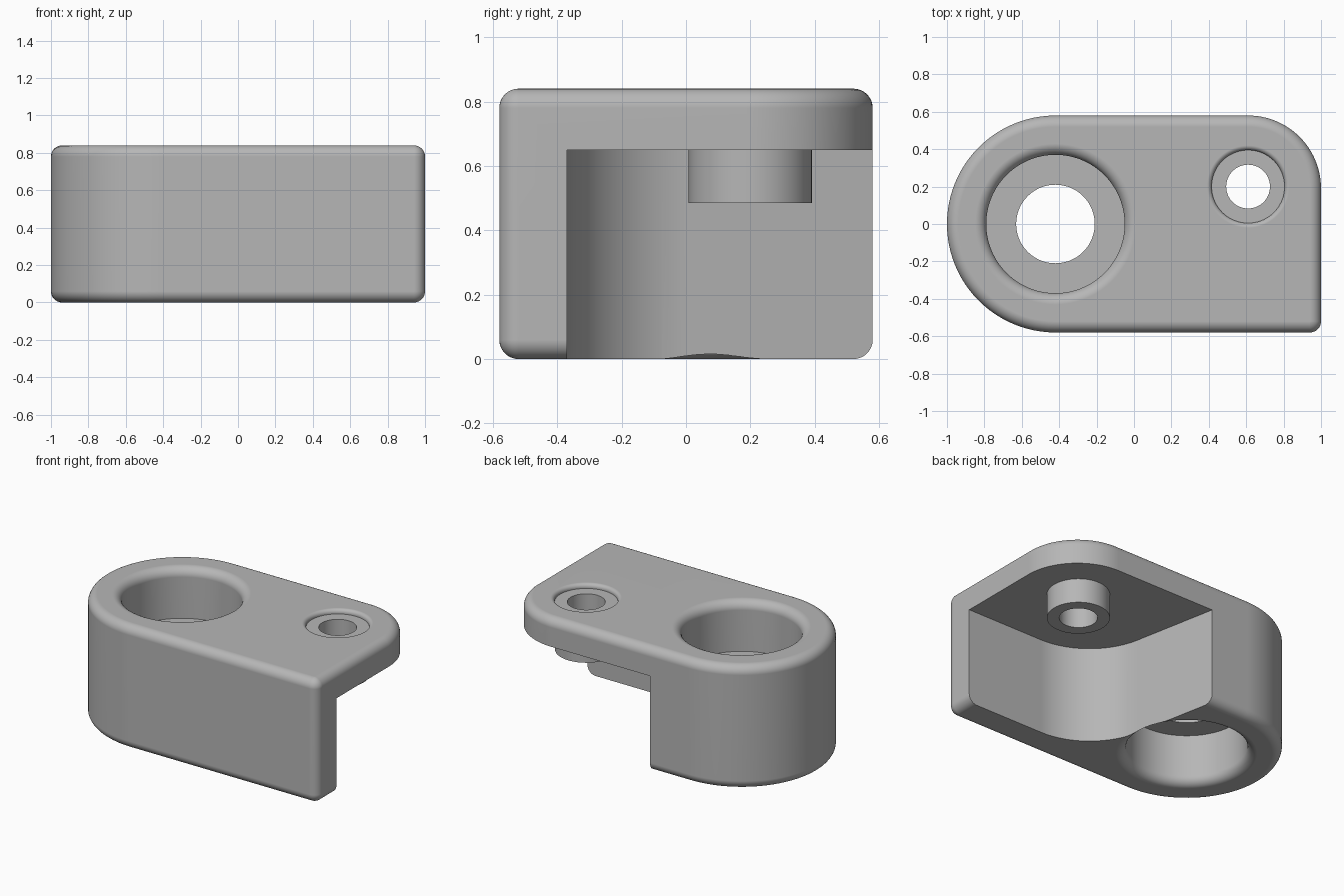
import bpy, bmesh
from math import sin, cos, pi, radians, sqrt

if "Cube" in bpy.data.objects:
    bpy.data.objects.remove(bpy.data.objects["Cube"])

HEIGHT, FILLET = 0.84, 0.06
MAIN, BOLT = (-0.42, 0), (0.61, 0.2)

grey = bpy.data.materials.new("plain grey")
grey.use_nodes = True
colour = (0.47, 0.47, 0.47, 1)
grey.diffuse_color = colour
grey.node_tree.nodes["Principled BSDF"].inputs["Base Color"].default_value = colour


def arc(centre, radius, start, end, steps):
    angles = [radians(start + (end - start) * i / steps) for i in range(steps + 1)]
    return [(centre[0] + radius * cos(a), centre[1] + radius * sin(a)) for a in angles]


def loft(name, layers):
    """Solid through stacked (outline, z) layers, capped at both ends."""
    bm = bmesh.new()
    rings = [[bm.verts.new((x, y, z)) for x, y in pts] for pts, z in layers]
    for low, high in zip(rings, rings[1:]):
        for i in range(len(low)):
            j = (i + 1) % len(low)
            bm.faces.new((low[i], low[j], high[j], high[i]))
    bm.faces.new(rings[0][::-1])
    bm.faces.new(rings[-1])
    bmesh.ops.remove_doubles(bm, verts=bm.verts, dist=1e-5)
    bmesh.ops.recalc_face_normals(bm, faces=bm.faces)
    mesh = bpy.data.meshes.new(name)
    bm.to_mesh(mesh)
    bm.free()
    mesh.materials.append(grey)
    obj = bpy.data.objects.new(name, mesh)
    bpy.context.collection.objects.link(obj)
    return obj


def turned(name, centre, profile, steps=72):
    """Round solid from (radius, z) pairs."""
    return loft(name, [(arc(centre, r, 0, 360 - 360 / steps, steps - 1), z) for r, z in profile])


def combine(obj, tool, operation):
    mod = obj.modifiers.new(operation, "BOOLEAN")
    mod.operation, mod.object, mod.solver = operation, tool, "EXACT"
    bpy.context.view_layer.objects.active = obj
    bpy.ops.object.modifier_apply(modifier=mod.name)
    bpy.data.objects.remove(tool)


def outline(inset):
    """Plan of the block: round end, large back corner, small front corner."""
    return (arc(MAIN, 0.58 - inset, 90, 270, 48)
            + arc((1 - FILLET, -0.58 + FILLET), FILLET - inset, -90, 0, 8)
            + arc((0.61, 0.19), 0.39 - inset, 0, 90, 24))


# Block with rounded top and bottom rims
steps = 8
rim = [(FILLET * (1 - sin(i * pi / 2 / steps)), FILLET * (1 - cos(i * pi / 2 / steps)))
       for i in range(steps + 1)]
layers = [(outline(inset), z) for inset, z in rim]
layers += [(outline(inset), HEIGHT - z) for inset, z in reversed(rim)]
body = loft("bracket_body", layers)

# Pocket beneath the plate: front wall, concave corner, slanted wall
slant, reach, radius = radians(11), 0.39, 0.46
corner_y = -0.37 + radius
corner_x = MAIN[0] + (reach + radius - corner_y * sin(slant)) / cos(slant)
end_y = 0.75
end_x = MAIN[0] + (reach - end_y * sin(slant)) / cos(slant)
plan = ([(end_x, end_y)] + arc((corner_x, corner_y), radius, 191, 270, 24)
        + [(1.2, -0.37), (1.2, end_y)])
combine(body, loft("pocket_cutter", [(plan, -0.1), (plan, 0.65)]), "DIFFERENCE")

# Boss hanging from the plate
combine(body, turned("boss", BOLT, [(0.192, 0.485), (0.192, 0.7)]), "UNION")


def flare(r, size, z, up):
    """Rounded mouth of a bore, from the bore wall out to the surface."""
    pts = []
    for i in range(steps + 1):
        a = i * pi / 2 / steps
        pts.append((r + size * (1 - cos(a)), z - up * size * (1 - sin(a))))
    return pts


# Main bore: counterbores from both sides with a web between them
bore = ([(0.43, -0.1)] + flare(0.37, FILLET, 0, -1)[::-1]
        + [(0.37, 0.34), (0.21, 0.34), (0.21, 0.5), (0.37, 0.5)]
        + flare(0.37, FILLET, HEIGHT, 1) + [(0.43, 0.95)])
combine(body, turned("bore_cutter", MAIN, bore), "DIFFERENCE")

# Bolt hole with a shallow rounded recess
bolt = ([(0.117, 0.3), (0.117, 0.81), (0.195, 0.81)]
        + flare(0.195, 0.025, HEIGHT, 1) + [(0.22, 0.95)])
combine(body, turned("bolt_cutter", BOLT, bolt), "DIFFERENCE")

# Smooth curved surfaces, crisp machined edges
bpy.ops.object.select_all(action="DESELECT")
body.select_set(True)
bpy.context.view_layer.objects.active = body
bpy.ops.object.shade_smooth_by_angle(angle=radians(30))
normals = body.modifiers.new("clean_normals", "WEIGHTED_NORMAL")
normals.keep_sharp = True
